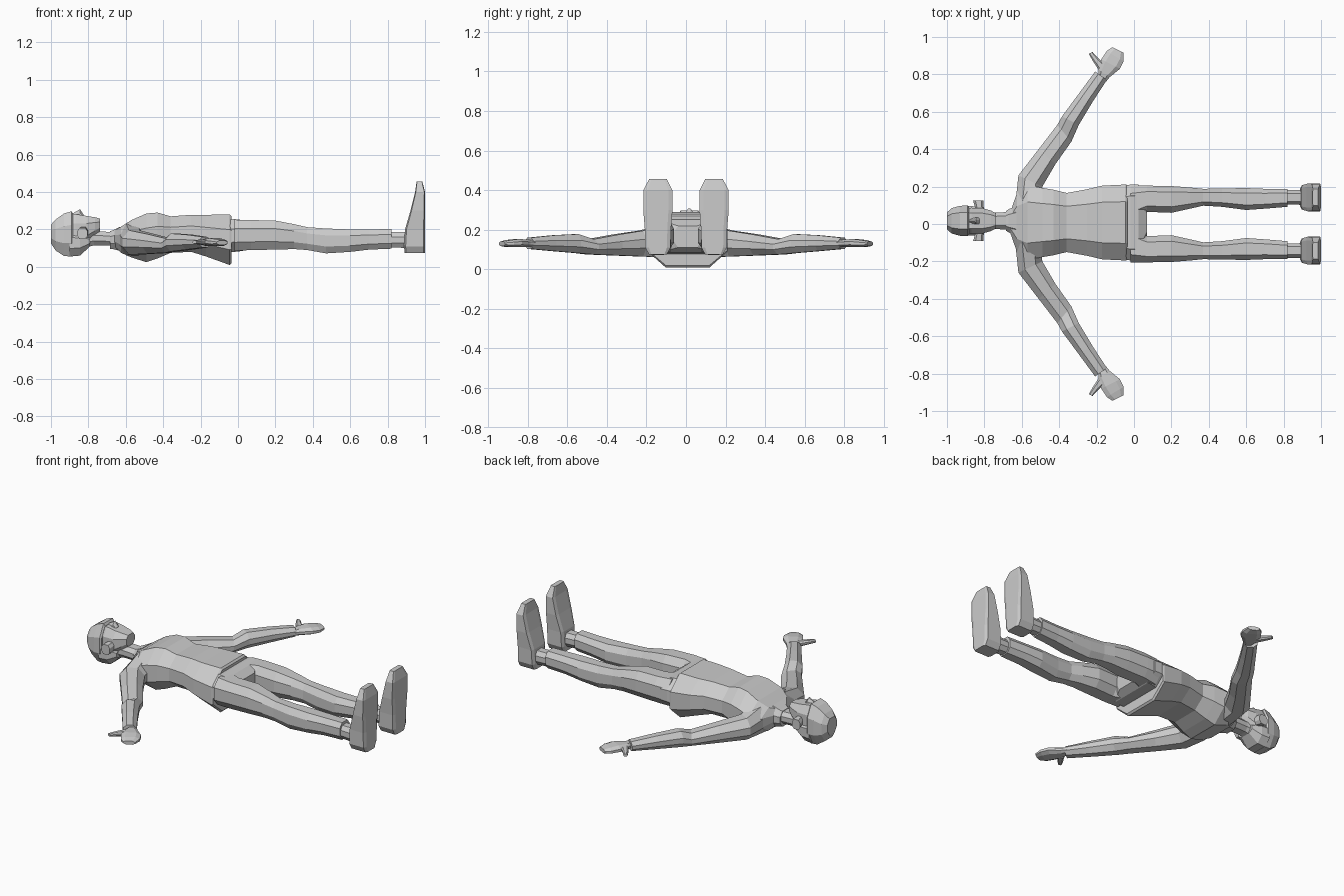
import bpy, bmesh
from mathutils import Vector

grey = bpy.data.materials.new("light grey")
grey.diffuse_color = (0.6, 0.6, 0.6, 1)


def loft(name, rings, cut=(0.55, 0.4), mirror=False):
    """Skin eight-sided rings (centre, half axis u, half axis v)."""
    bm = bmesh.new()
    a, b = cut
    octagon = [(1, -b), (1, b), (a, 1), (-a, 1), (-1, b), (-1, -b), (-a, -1), (a, -1)]
    loops = [[bm.verts.new(c + u * i + v * j) for i, j in octagon] for c, u, v in rings]
    for lo, hi in zip(loops, loops[1:]):
        for i in range(8):
            j = (i + 1) % 8
            bm.faces.new((lo[i], lo[j], hi[j], hi[i]))
    bm.faces.new(loops[0])
    bm.faces.new(loops[-1])
    bmesh.ops.recalc_face_normals(bm, faces=bm.faces)
    mesh = bpy.data.meshes.new(name)
    bm.to_mesh(mesh)
    bm.free()
    mesh.materials.append(grey)
    obj = bpy.data.objects.new(name, mesh)
    bpy.context.collection.objects.link(obj)
    if mirror:
        pivot = bpy.data.objects.get("mirror_centre")
        mod = obj.modifiers.new("mirror", 'MIRROR')
        mod.use_axis = (False, True, False)
        mod.use_mirror_merge = False
        mod.mirror_object = pivot
    return obj


def upright(x0, y0, x1, y1, top, bottom):
    """Ring standing between two plan points."""
    c = Vector(((x0 + x1) / 2, (y0 + y1) / 2, (top + bottom) / 2))
    return c, Vector(((x1 - x0) / 2, (y1 - y0) / 2, 0)), Vector((0, 0, (top - bottom) / 2))


def body(x, w, top, bottom, y=0.008):
    return upright(x, y - w, x, y + w, top, bottom)


def limb(x, y0, y1, top, bottom):
    return upright(x, y0, x, y1, top, bottom)


# Shirt, flaring over the hips, with a loose hem
loft("shirt", [body(-0.66, 0.06, 0.195, 0.11), body(-0.625, 0.16, 0.215, 0.075),
               body(-0.57, 0.20, 0.25, 0.05), body(-0.49, 0.185, 0.285, 0.025),
               body(-0.43, 0.175, 0.29, 0.045), body(-0.36, 0.158, 0.27, 0.075),
               body(-0.25, 0.178, 0.278, 0.08), body(-0.17, 0.197, 0.278, 0.055),
               body(-0.045, 0.203, 0.28, 0.01), body(-0.035, 0.20, 0.27, 0.02)])

# Trousers
loft("hips", [body(-0.1, 0.18, 0.25, 0.07), body(-0.02, 0.203, 0.255, 0.08),
              body(0.025, 0.203, 0.25, 0.085), body(0.07, 0.07, 0.22, 0.11)], (0.7, 0.4))
loft("leg", [limb(-0.02, 0.02, 0.205, 0.252, 0.085), limb(0.07, 0.065, 0.205, 0.25, 0.09),
             limb(0.2, 0.06, 0.203, 0.247, 0.092), limb(0.3, 0.082, 0.195, 0.228, 0.095),
             limb(0.37, 0.098, 0.188, 0.212, 0.09), limb(0.47, 0.092, 0.19, 0.205, 0.072),
             limb(0.6, 0.075, 0.192, 0.2, 0.08), limb(0.7, 0.082, 0.188, 0.2, 0.092),
             limb(0.82, 0.092, 0.188, 0.202, 0.097)], (0.55, 0.45), True)

# Ankles and upturned boots
loft("ankle", [limb(0.80, 0.105, 0.18, 0.185, 0.105), limb(0.92, 0.102, 0.183, 0.185, 0.1)],
     mirror=True)
boot = []
for z, back, w in [(0.075, 0.89, 0.045), (0.11, 0.888, 0.064), (0.2, 0.893, 0.066),
                   (0.3, 0.922, 0.074), (0.4, 0.947, 0.073), (0.457, 0.955, 0.044)]:
    front = 0.985 if z > 0.45 else 1.0
    boot.append((Vector(((back + front) / 2, 0.142, z)),
                 Vector(((front - back) / 2, 0, 0)), Vector((0, w, 0))))
loft("boot", boot, (0.85, 0.72), True)

# Sleeves, hands and thumbs
loft("sleeve", [upright(-0.635, 0.10, -0.50, 0.10, 0.23, 0.06),
                upright(-0.618, 0.26, -0.49, 0.20, 0.195, 0.065),
                upright(-0.51, 0.40, -0.42, 0.32, 0.175, 0.07),
                upright(-0.41, 0.53, -0.335, 0.44, 0.152, 0.075),
                upright(-0.385, 0.575, -0.295, 0.53, 0.178, 0.082),
                upright(-0.30, 0.69, -0.22, 0.655, 0.172, 0.092),
                upright(-0.208, 0.815, -0.145, 0.77, 0.16, 0.103)], (0.45, 0.35), True)
loft("hand", [upright(-0.19, 0.785, -0.15, 0.76, 0.145, 0.115),
              upright(-0.19, 0.825, -0.13, 0.785, 0.15, 0.112),
              upright(-0.175, 0.88, -0.075, 0.83, 0.153, 0.112),
              upright(-0.145, 0.925, -0.055, 0.87, 0.148, 0.112),
              upright(-0.115, 0.945, -0.055, 0.915, 0.14, 0.118)], mirror=True)
loft("thumb", [upright(-0.19, 0.825, -0.155, 0.855, 0.148, 0.115),
               upright(-0.222, 0.875, -0.185, 0.88, 0.145, 0.12),
               upright(-0.242, 0.91, -0.222, 0.92, 0.14, 0.124)], mirror=True)

# Neck and collar
HY = 0.017
loft("neck", [body(-0.83, 0.05, 0.21, 0.1, HY), body(-0.77, 0.043, 0.19, 0.115, HY),
              body(-0.64, 0.048, 0.185, 0.115, HY)])
loft("collar", [body(-0.685, 0.052, 0.19, 0.095, HY), body(-0.67, 0.062, 0.195, 0.095, HY),
                body(-0.63, 0.08, 0.215, 0.085, HY)])

# Face with jaw, and hair covering the crown and back of the skull
loft("face", [body(-0.95, 0.055, 0.27, 0.1, HY), body(-0.87, 0.07, 0.282, 0.1, HY),
              body(-0.81, 0.068, 0.272, 0.125, HY), body(-0.765, 0.055, 0.265, 0.165, HY),
              body(-0.738, 0.04, 0.258, 0.19, HY)], (0.6, 0.45))
loft("hair_crown", [body(-1.0, 0.045, 0.225, 0.125, HY), body(-0.975, 0.068, 0.253, 0.087, HY),
                    body(-0.93, 0.08, 0.285, 0.058, HY), body(-0.89, 0.082, 0.297, 0.055, HY),
                    body(-0.882, 0.075, 0.285, 0.06, HY)], (0.55, 0.4))
loft("hair_back", [body(-0.90, 0.08, 0.2, 0.055, HY), body(-0.845, 0.077, 0.195, 0.06, HY),
                   body(-0.79, 0.06, 0.165, 0.11, HY)], (0.55, 0.4))
loft("nose", [body(-0.885, 0.008, 0.285, 0.25, HY), body(-0.845, 0.018, 0.308, 0.25, HY),
              body(-0.825, 0.016, 0.278, 0.25, HY)], (0.3, 0.4))
for side, name in ((1, "left_ear"), (-1, "right_ear")):
    inner, outer = HY + side * 0.06, HY + side * 0.108
    loft(name, [(Vector((-0.825, inner, 0.185)), Vector((0.022, 0, 0)), Vector((0, 0, 0.028))),
                (Vector((-0.832, outer, 0.178)), Vector((0.028, 0, 0)), Vector((0, 0, 0.03)))])
